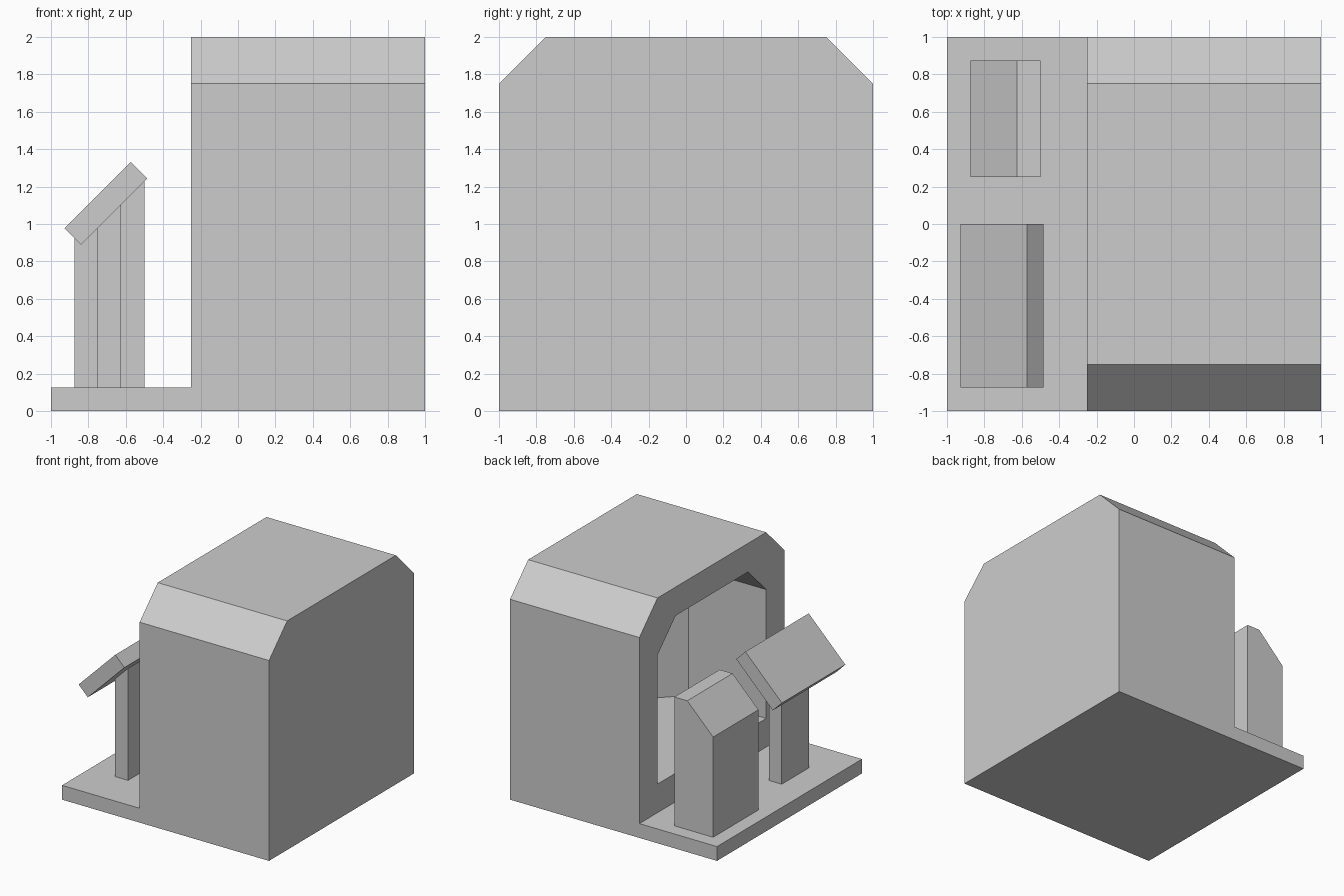
import bpy, bmesh
from mathutils import Vector

cube = bpy.data.objects.get("Cube")
if cube:
    bpy.data.objects.remove(cube, do_unlink=True)

# One plain grey for the whole model
GREY = (0.607, 0.607, 0.607, 1.0)
grey = bpy.data.materials.new("plain_grey")
grey.use_nodes = True
grey.diffuse_color = GREY
grey.node_tree.nodes["Principled BSDF"].inputs["Base Color"].default_value = GREY


def prism(name, profile, axis, start, end, cuts=()):
    """Extrude a flat profile along x (y,z points) or y (x,z points); cuts are (point, normal)."""
    bm = bmesh.new()
    place = (lambda p: (start, *p)) if axis == "x" else (lambda p: (p[0], start, p[1]))
    face = bm.faces.new([bm.verts.new(place(p)) for p in profile])
    moved = bmesh.ops.extrude_face_region(bm, geom=[face])["geom"]
    offset = Vector((end - start, 0, 0) if axis == "x" else (0, end - start, 0))
    bmesh.ops.translate(bm, vec=offset, verts=[v for v in moved if isinstance(v, bmesh.types.BMVert)])
    for point, normal in cuts:
        geom = bm.verts[:] + bm.edges[:] + bm.faces[:]
        bmesh.ops.bisect_plane(bm, geom=geom, plane_co=point, plane_no=normal, clear_outer=True)
        bmesh.ops.holes_fill(bm, edges=[e for e in bm.edges if e.is_boundary])
    bmesh.ops.recalc_face_normals(bm, faces=bm.faces)
    mesh = bpy.data.meshes.new(name)
    bm.to_mesh(mesh)
    bm.free()
    mesh.materials.append(grey)
    obj = bpy.data.objects.new(name, mesh)
    bpy.context.collection.objects.link(obj)
    return obj


def arch(half, floor, top, chamfer=0.25):
    """Rectangle in y,z with its two upper corners cut off."""
    return [(-half, floor), (half, floor), (half, top - chamfer), (half - chamfer, top),
            (chamfer - half, top), (-half, top - chamfer)]


# Main body, hollowed by a recess with angled rear corners
body = prism("body", arch(1, 0, 2), "x", -0.25, 1)
corner_cuts = [((0.5, s * 0.75, 0), (1, s, 0)) for s in (-1, 1)]
recess = prism("recess_cutter", arch(0.75, 0.375, 1.75), "x", -0.5, 0.75, corner_cuts)
recess.hide_render = True
cut = body.modifiers.new("recess", "BOOLEAN")
cut.operation = "DIFFERENCE"
cut.solver = "EXACT"
cut.object = recess
bpy.context.view_layer.objects.active = body
bpy.ops.object.modifier_apply(modifier=cut.name)
bpy.data.objects.remove(recess, do_unlink=True)

# Low platform beside the body
prism("platform", [(-1, 0), (-0.25, 0), (-0.25, 0.125), (-1, 0.125)], "y", -1, 1)

# Console block with a sloped top
prism("console", [(-0.875, 0.125), (-0.5, 0.125), (-0.5, 1.25), (-0.625, 1.25), (-0.875, 1)],
      "y", 0.25, 0.875)

# Post carrying a tilted panel
prism("panel_post", [(-0.75, 0.125), (-0.625, 0.125), (-0.625, 1.13), (-0.75, 1.005)],
      "y", -0.625, -0.25)
along, across = Vector((1, 1)) * 0.1768, Vector((-1, 1)) * 0.0442
middle = Vector((-0.706, 1.11))
prism("tilted_panel", [middle - along - across, middle + along - across,
                       middle + along + across, middle - along + across], "y", -0.875, 0)
